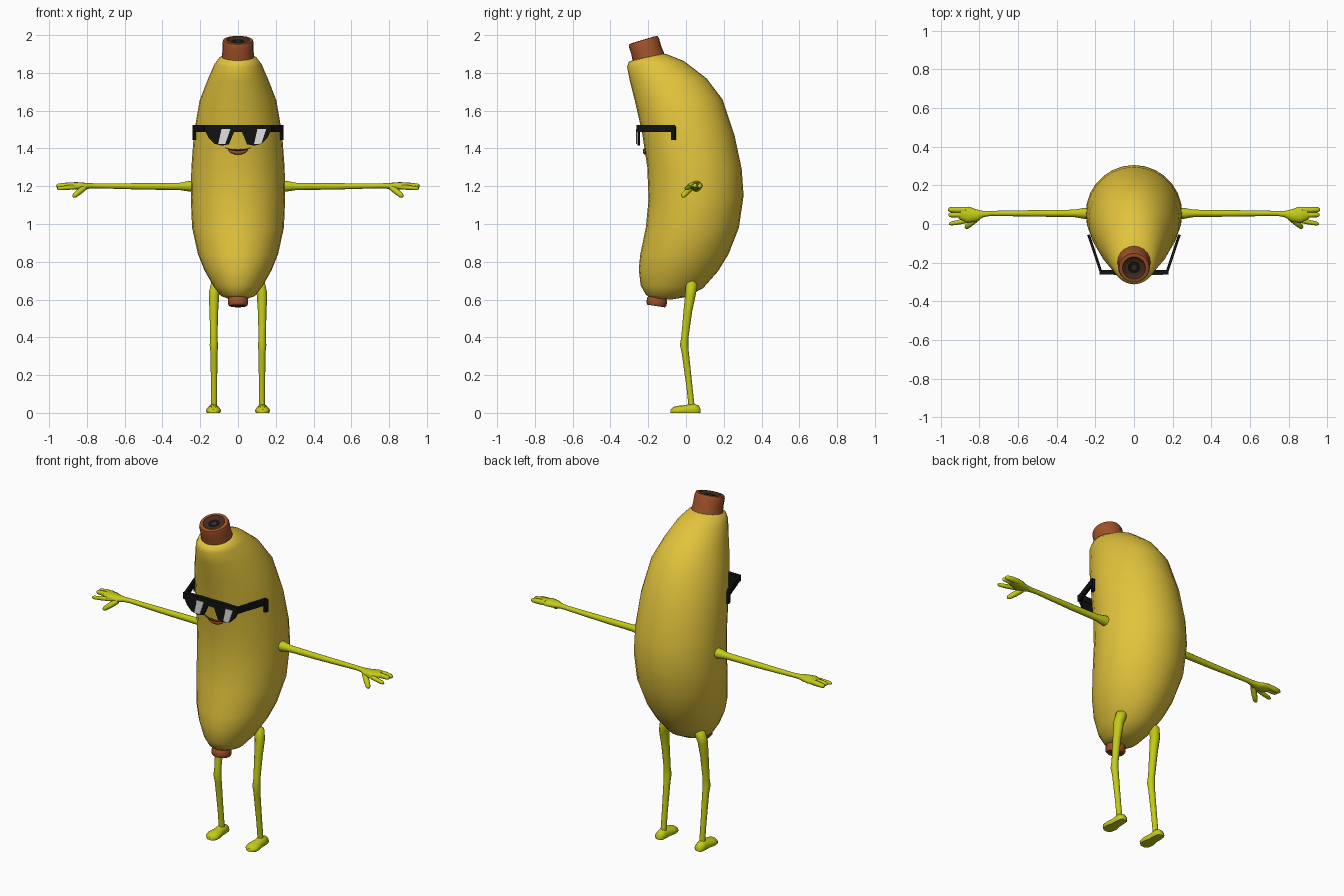
import bpy, bmesh, math
from mathutils import Vector

if "Cube" in bpy.data.objects:
    bpy.data.objects.remove(bpy.data.objects["Cube"])


def material(name, rgb):
    m = bpy.data.materials.new(name)
    m.diffuse_color = (*rgb, 1)
    m.use_nodes = True
    m.node_tree.nodes["Principled BSDF"].inputs["Base Color"].default_value = m.diffuse_color
    return m


YELLOW = material("peel yellow", (0.76, 0.55, 0.045))
LIME = material("limb yellow green", (0.55, 0.60, 0.008))
BROWN = material("stem brown", (0.36, 0.085, 0.022))
DARK = material("dark brown", (0.06, 0.025, 0.012))
BLACK = material("black", (0.006, 0.006, 0.007))
WHITE = material("lens glint white", (0.75, 0.75, 0.75))


def finish(name, bm, mats, mirror=False, angle=50):
    bmesh.ops.recalc_face_normals(bm, faces=bm.faces)
    me = bpy.data.meshes.new(name)
    bm.to_mesh(me)
    bm.free()
    for m in mats:
        me.materials.append(m)
    for p in me.polygons:
        p.use_smooth = True
    me.set_sharp_from_angle(angle=math.radians(angle))
    ob = bpy.data.objects.new(name, me)
    bpy.context.collection.objects.link(ob)
    if mirror:
        mod = ob.modifiers.new("mirror", 'MIRROR')
        mod.use_mirror_merge = False
    return ob


def loft(name, rings, mats, mirror=False, angle=50, band_mats=None):
    """Skin a list of rings and close both ends."""
    bm = bmesh.new()
    vs = [[bm.verts.new(p) for p in ring] for ring in rings]
    n = len(vs[0])
    for k in range(len(vs) - 1):
        for i in range(n):
            j = (i + 1) % n
            f = bm.faces.new((vs[k][i], vs[k][j], vs[k + 1][j], vs[k + 1][i]))
            if band_mats:
                f.material_index = band_mats[k]
    bm.faces.new(vs[0])
    cap = bm.faces.new(vs[-1])
    if band_mats:
        cap.material_index = band_mats[-1]
    return finish(name, bm, mats, mirror, angle)


def tube(name, pts, mat, ref=(1, 0, 0), sides=10, mirror=False):
    """Tube through (x, y, z, radius along ref, other radius)."""
    cs = [Vector(p[:3]) for p in pts]
    rings = []
    for k, p in enumerate(pts):
        t = (cs[min(k + 1, len(cs) - 1)] - cs[max(k - 1, 0)]).normalized()
        u = Vector(ref)
        u = (u - t * u.dot(t)).normalized()
        v = t.cross(u)
        ra, rb = p[3], p[-1]
        rings.append([cs[k] + u * ra * math.cos(a) + v * rb * math.sin(a)
                      for a in (2 * math.pi * i / sides for i in range(sides))])
    return loft(name, rings, [mat], mirror, 60)


def lathe(name, base, axis, profile, mats, bands, sides=20):
    """Turn (radius, height) pairs about a tilted axis."""
    t, u = Vector(axis).normalized(), Vector((1, 0, 0))
    v = t.cross(u)
    rings = [[Vector(base) + t * h + (u * math.cos(a) + v * math.sin(a)) * r
              for a in (2 * math.pi * i / sides for i in range(sides))]
             for r, h in profile]
    return loft(name, rings, mats, angle=50, band_mats=bands)


def plate(name, outline, origin, direction, thick, mat, mirror=False):
    """Upright flat plate from an outline of (along, height)."""
    u = Vector(direction).normalized()
    n = u.cross(Vector((0, 0, 1))) * thick / 2
    pts = [Vector(origin) + u * a + Vector((0, 0, b)) for a, b in outline]
    return loft(name, [[p - n for p in pts], [p + n for p in pts]], [mat], mirror, 30)


# Curved fruit body: front y, z, back y, z, half width
stations = [
    (-.27, 1.87, -.13, 1.905, .075), (-.302, 1.86, -.10, 1.898, .10),
    (-.312, 1.83, -.01, 1.862, .125), (-.298, 1.76, .11, 1.77, .16),
    (-.27, 1.65, .193, 1.66, .203), (-.232, 1.48, .257, 1.47, .234),
    (-.205, 1.30, .295, 1.29, .247), (-.198, 1.13, .305, 1.15, .25),
    (-.213, .98, .28, .98, .243), (-.242, .84, .225, .84, .212),
    (-.25, .76, .17, .75, .178), (-.24, .675, .09, .66, .128),
    (-.212, .625, .0, .613, .09), (-.19, .61, -.08, .60, .05)]
rings = []
for fy, fz, by, bz, w in stations:
    c, h = Vector((0, (fy + by) / 2, (fz + bz) / 2)), Vector((0, (by - fy) / 2, (bz - fz) / 2))
    rings.append([c + h * math.cos(a) + Vector((w * math.sin(a), 0, 0))
                  for a in (math.pi * i / 14 for i in range(28))])
loft("body", rings, [YELLOW], angle=70)

# Stem with dark hollow cut end, and blossom tip below
lathe("stem", (0, -.196, 1.872), (0, -.3, 1),
      [(.087, 0), (.082, .05), (.083, .09), (.078, .106), (.06, .108), (.055, .102), (.032, .100), (.014, .099)],
      [BROWN, DARK, BLACK], [0, 0, 0, 0, 1, 1, 2, 1])
lathe("blossom_tip", (0, -.15, .62), (0, -.15, -1),
      [(.045, 0), (.054, .02), (.054, .045), (.046, .055), (.03, .055), (.025, .05)],
      [BROWN, DARK], [0, 0, 0, 0, 1, 1])

# Arms and hands
Y = (0, 1, 0)
tube("arm", [(.21, .055, 1.2, .03), (.26, .055, 1.2, .028), (.31, .055, 1.199, .019),
             (.5, .055, 1.199, .017), (.74, .055, 1.202, .013), (.78, .052, 1.202, .016, .014),
             (.82, .045, 1.2, .032, .019), (.86, .048, 1.203, .042, .019),
             (.90, .058, 1.204, .03, .014)], LIME, Y, 12, True)
for name, a, b, r in [
        ("outer_finger", (.87, .073, 1.205), (.962, .074, 1.2), .015),
        ("middle_finger", (.87, .048, 1.205), (.96, .047, 1.202), .014),
        ("index_finger", (.84, .022, 1.198), (.957, .0, 1.188), .012),
        ("thumb", (.81, .03, 1.195), (.872, -.02, 1.145), .015)]:
    A, B = Vector(a), Vector(b)
    tube(name, [(*A.lerp(B, t), r * s) for t, s in ((0, 1), (.5, 1.05), (.9, .85), (1, .4))],
         LIME, Y, 8, True)

# Legs and feet
tube("leg", [(.095, .03, .69, .02), (.115, .03, .675, .031), (.127, .024, .63, .028),
             (.128, .01, .54, .023), (.128, -.006, .40, .019), (.128, -.01, .36, .022),
             (.127, -.004, .32, .019), (.127, .018, .14, .016), (.127, .03, .03, .016)],
     LIME, (1, 0, 0), 12, True)
feet = [(.077, .012, .02), (.068, .026, .038), (.04, .03, .05), (.0, .031, .042),
        (-.035, .04, .038), (-.065, .036, .032), (-.082, .015, .018)]
loft("foot", [[Vector((.13 + w * math.cos(a), y, max(0, h * (.3 + .7 * math.sin(a)))))
               for a in (math.pi * i / 6 for i in range(12))] for y, w, h in feet],
     [LIME], True, 50)

# Smiling lips
for name, zmid, rmid, mat, y0 in [("lower_lip", 1.380, .014, BROWN, -.214),
                                  ("upper_lip", 1.396, .007, BROWN, -.213),
                                  ("mouth_line", 1.390, .003, DARK, -.226)]:
    pts = []
    for i in range(9):
        s = i / 4 - 1
        k = 1 - s * s
        pts.append((.066 * s, y0 + .012 * s * s, 1.402 + (zmid - 1.402) * k, .002 + (rmid - .002) * k))
    tube(name, pts, mat, (0, 1, 0), 8)

# Sunglasses: brow bar, lenses, glints, side arms with hooks
X = (1, 0, 0)
plate("brow_bar", [(-.178, 1.488), (.178, 1.488), (.178, 1.525), (-.178, 1.525)],
      (0, -.25, 0), X, .022, BLACK)
plate("lens", [(.018, 1.495), (.048, 1.422), (.085, 1.415), (.125, 1.425), (.155, 1.455), (.175, 1.495)],
      (0, -.25, 0), X, .014, BLACK, True)
for name, cx in [("left_glint", -.083), ("right_glint", .107)]:
    plate(name, [(cx - .022, 1.424), (cx + .016, 1.424), (cx + .043, 1.504), (cx - .004, 1.504)],
          (0, -.262, 0), X, .005, WHITE)
plate("temple_arm", [(0, 1.488), (.182, 1.488), (.182, 1.445), (.205, 1.445),
                     (.205, 1.515), (.195, 1.525), (0, 1.525)],
      (.17, -.25, 0), (.065, .193, 0), .014, BLACK, True)
